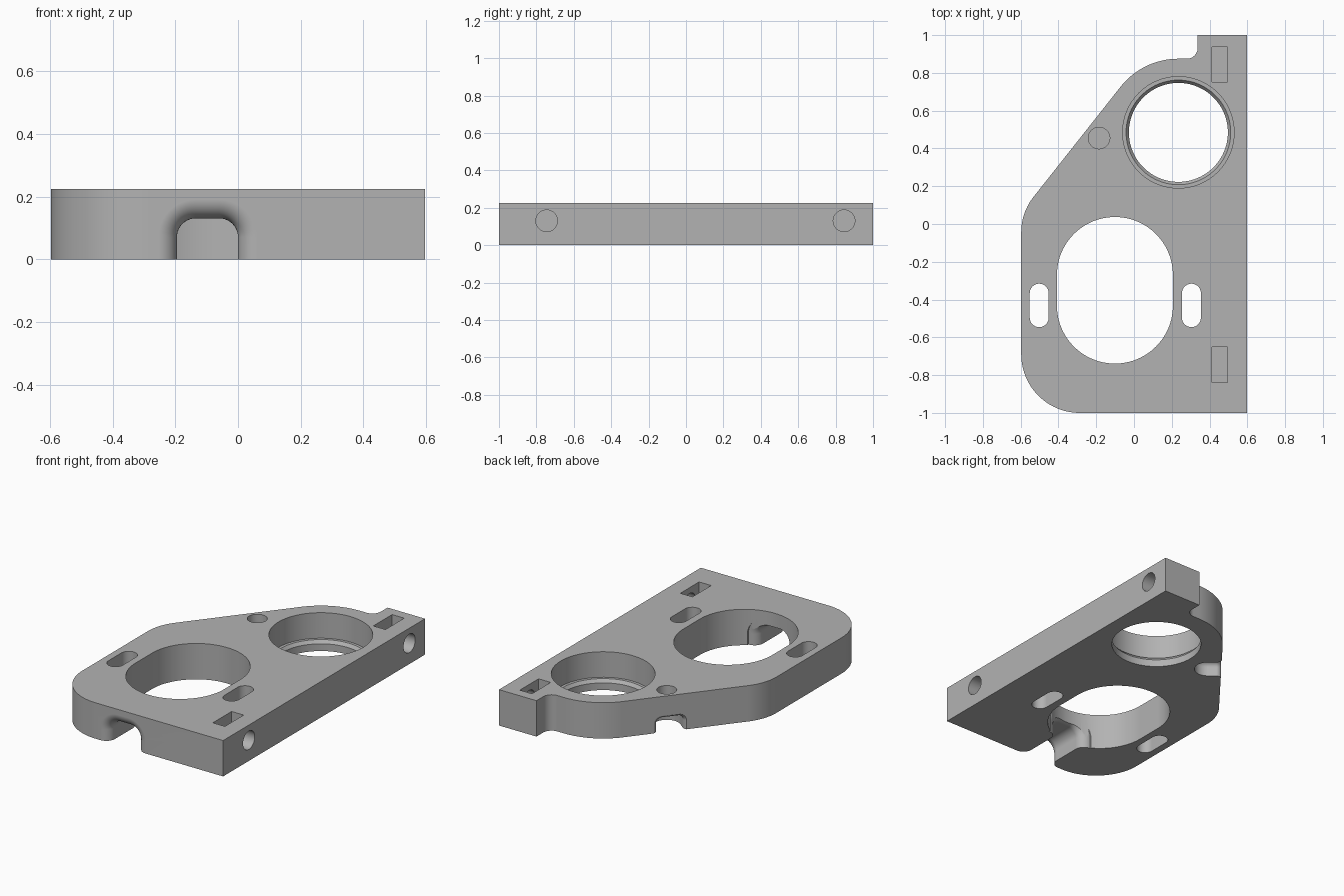
import bpy, bmesh
from math import sin, cos, pi, radians
from mathutils import Vector

cube = bpy.data.objects.get("Cube")
if cube:
    bpy.data.objects.remove(cube)

TOP = 0.225
grey = bpy.data.materials.new("plain_grey")
grey.use_nodes = True
grey.diffuse_color = (0.45, 0.45, 0.45, 1)
grey.node_tree.nodes["Principled BSDF"].inputs["Base Color"].default_value = (0.45, 0.45, 0.45, 1)


def loft(name, rings):
    """Closed solid through a list of equally long rings."""
    bm = bmesh.new()
    loops = [[bm.verts.new(p) for p in ring] for ring in rings]
    n = len(loops[0])
    for a, b in zip(loops, loops[1:]):
        for i in range(n):
            j = (i + 1) % n
            bm.faces.new((a[i], a[j], b[j], b[i]))
    bm.faces.new(loops[0])
    bm.faces.new(loops[-1])
    bmesh.ops.recalc_face_normals(bm, faces=bm.faces)
    mesh = bpy.data.meshes.new(name)
    bm.to_mesh(mesh)
    bm.free()
    mesh.materials.append(grey)
    obj = bpy.data.objects.new(name, mesh)
    bpy.context.collection.objects.link(obj)
    return obj


def arc(cx, cy, r, start, end, steps=16):
    angles = [radians(start + (end - start) * i / steps) for i in range(steps + 1)]
    return [(cx + r * cos(a), cy + r * sin(a)) for a in angles]


def prism(name, outline, z0, z1):
    return loft(name, [[(x, y, z) for x, y in outline] for z in (z0, z1)])


def slot(cx, cy, r, half, steps=24):
    return arc(cx, cy + half, r, 0, 180, steps) + arc(cx, cy - half, r, 180, 360, steps)


def lathe(name, cx, cy, profile, steps=72):
    return loft(name, [[(x, y, z) for x, y in arc(cx, cy, r, 0, 360, steps)[:-1]]
                       for r, z in profile])


def channel(name, start, inward, width, height, corner, stations):
    """Arched groove swept inward; stations are (distance, flare) pairs."""
    start, inward = Vector(start), Vector(inward).normalized()
    side = Vector((-inward.y, inward.x, 0))
    rings = []
    for t, d in stations:
        r = corner + d
        section = [(-width - d, -0.1)]
        section += arc(corner - width, height - corner, r, 180, 90, 10)
        section += arc(width - corner, height - corner, r, 90, 0, 10)
        section += [(width + d, -0.1)]
        rings.append([start + inward * t + side * u + Vector((0, 0, z)) for u, z in section])
    return loft(name, rings)


def flare(f, steps=10):
    angles = [pi / 2 * i / steps for i in range(steps + 1)]
    return [(f - f * cos(a), f - f * sin(a)) for a in angles]


# Plate outline
outline = [(0.597, -1), (0.597, 1), (0.337, 1)]
outline += arc(0.28, 0.932, 0.057, 0, -90, 10)
outline += arc(0.235, 0.485, 0.39, 90, 141, 24)
outline += arc(-0.297, -0.043, 0.30, 141, 180, 16)
outline += arc(-0.287, -0.69, 0.31, 180, 270, 24)
plate = prism("mounting_plate", outline, 0, TOP)

# Through openings
cutters = [prism("large_opening", slot(-0.101, -0.351, 0.307, 0.081, 48), -0.1, 0.4)]
for x in (-0.502, 0.304):
    cutters.append(prism("adjusting_slot", slot(x, -0.431, 0.05, 0.065), -0.1, 0.4))

# Stepped bearing seat
cutters.append(lathe("bearing_seat", 0.235, 0.485,
                     [(0.262, -0.1), (0.262, 0.045), (0.277, 0.065), (0.295, 0.065), (0.295, 0.4)], 96))

# Nut pockets, each with a screw hole from the right side
for y in (0.845, -0.745):
    cutters.append(prism("nut_pocket", [(0.412, y - 0.093), (0.496, y - 0.093),
                                        (0.496, y + 0.093), (0.412, y + 0.093)], 0.035, 0.4))
    ring = arc(y, 0.13, 0.058, 0, 360, 40)[:-1]
    cutters.append(loft("screw_hole", [[(x, u, z) for u, z in ring] for x in (0.45, 0.7)]))

# Front channel, rounded where it meets the front and the large opening
f = 0.06
entry = flare(f)
leave = [(0.295 - t, d) for t, d in reversed(entry)]
cutters.append(channel("front_channel", (-0.0975, -1, 0), (0, 1, 0), 0.0975, 0.131, 0.06,
                       [(-0.1, f)] + entry + leave + [(0.34, f)]))

# Blind pin hole over a notch in the slanted edge
px, py = -0.185, 0.455
cutters.append(lathe("pin_hole", px, py, [(0.057, 0.13), (0.057, 0.4)], 40))
n = Vector((cos(radians(141)), sin(radians(141)), 0))
edge = Vector((px, py, 0)) + n * 0.082
cutters.append(channel("edge_notch", edge, -n, 0.08, 0.085, 0.03,
                       [(-0.1, 0.03)] + flare(0.03, 6) + [(0.085, 0)]))
cutters.append(lathe("notch_end", px, py, [(0.079, -0.1)] + arc(0.049, 0.0545, 0.03, 0, 90, 8), 48))

# Cut everything out, then keep the finished mesh
for c in cutters:
    c.hide_render = True
    mod = plate.modifiers.new(c.name, "BOOLEAN")
    mod.operation = "DIFFERENCE"
    mod.solver = "EXACT"
    mod.object = c
bpy.context.view_layer.update()
done = bpy.data.meshes.new_from_object(plate.evaluated_get(bpy.context.evaluated_depsgraph_get()))
plate.modifiers.clear()
plate.data = done
for c in cutters:
    bpy.data.objects.remove(c)

# Smooth round walls, crisp rims
for o in bpy.context.selected_objects:
    o.select_set(False)
plate.select_set(True)
bpy.context.view_layer.objects.active = plate
bpy.ops.object.shade_smooth_by_angle(angle=radians(30))
weighted = plate.modifiers.new("even_shading", "WEIGHTED_NORMAL")
weighted.keep_sharp = True
